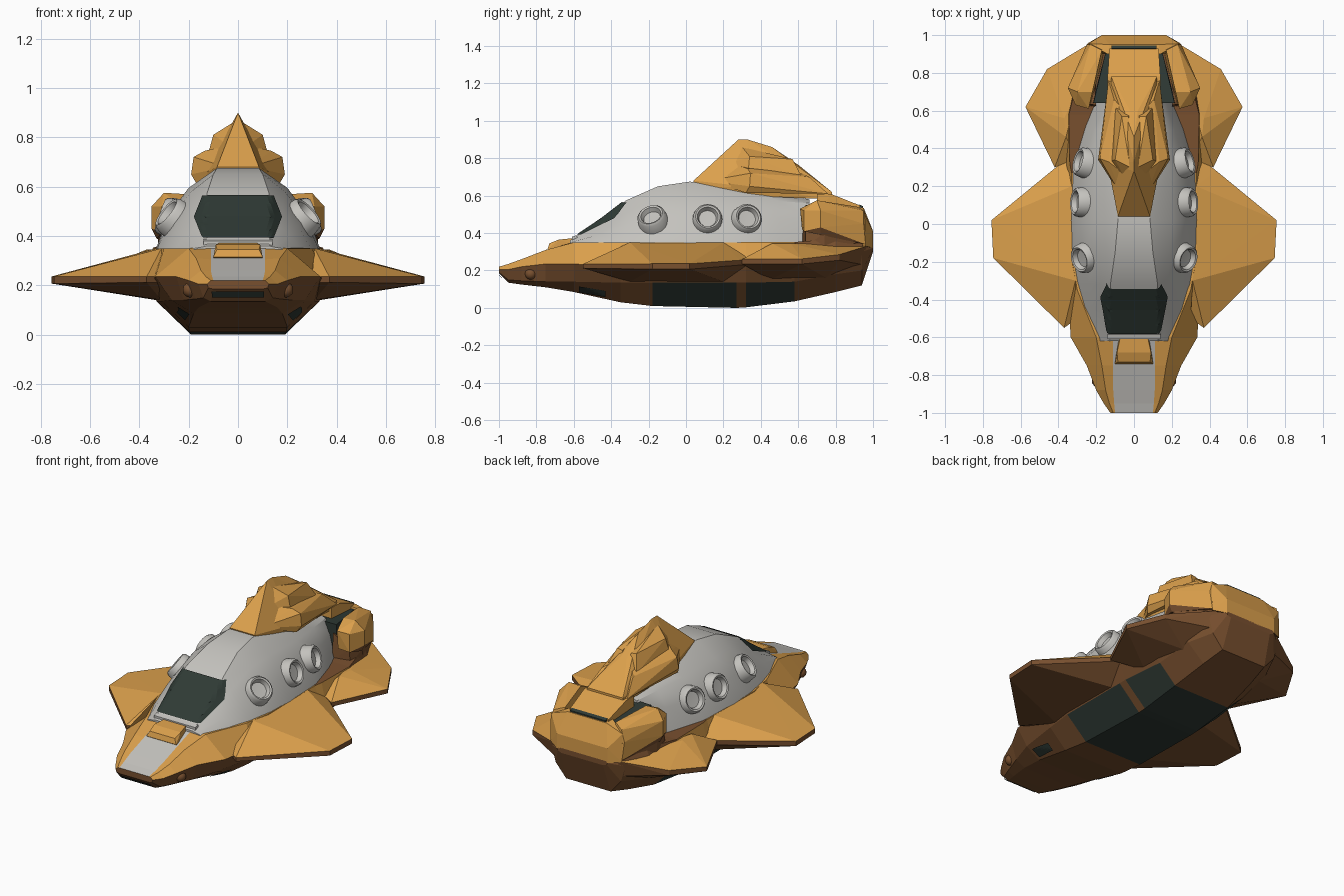
import bpy, bmesh, math
from mathutils import Vector
from mathutils.bvhtree import BVHTree

if "Cube" in bpy.data.objects:
    bpy.data.objects.remove(bpy.data.objects["Cube"])

def material(name, rgb):
    m = bpy.data.materials.new(name)
    m.diffuse_color = (*rgb, 1)
    m.use_nodes = True
    m.node_tree.nodes["Principled BSDF"].inputs["Base Color"].default_value = m.diffuse_color
    return m

ORANGE, BROWN, GREY, DARK = 0, 1, 2, 3
MATS = [material("orange paint", (0.71, 0.35, 0.072)), material("brown underside", (0.19, 0.08, 0.028)),
        material("pale grey", (0.55, 0.54, 0.51)), material("dark glass", (0.028, 0.042, 0.035))]

def finish(name, bm, smooth=None):
    bmesh.ops.recalc_face_normals(bm, faces=bm.faces)
    me = bpy.data.meshes.new(name)
    bm.to_mesh(me)
    bm.free()
    for m in MATS:
        me.materials.append(m)
    ob = bpy.data.objects.new(name, me)
    bpy.context.collection.objects.link(ob)
    if smooth:
        bpy.ops.object.select_all(action='DESELECT')
        ob.select_set(True)
        bpy.context.view_layer.objects.active = ob
        bpy.ops.object.shade_smooth_by_angle(angle=math.radians(smooth))
    return ob

def loft(name, sections, rule, smooth=None):
    """Skin mirrored half sections (y, [(x, z) from top to bottom]); rule(y, strip) gives the colour."""
    bm = bmesh.new()
    rings = []
    for y, pts in sections:
        full = pts + [(-x, z) for x, z in reversed(pts)]
        rings.append([bm.verts.new((x, y, z)) for x, z in full])
    n = len(sections[0][1])
    for i in range(len(rings) - 1):
        a, b = rings[i], rings[i + 1]
        for j in range(2 * n):
            k = (j + 1) % (2 * n)
            f = bm.faces.new((a[j], a[k], b[k], b[j]))
            f.material_index = rule((sections[i][0] + sections[i + 1][0]) / 2, min(j, 2 * n - 2 - j))
    for r, y in ((rings[0], sections[0][0]), (rings[-1], sections[-1][0])):
        bm.faces.new(r).material_index = rule(y, 2)
    return finish(name, bm, smooth)

def solid(name, pts, rule, sides=(1,)):
    """Convex block around points; rule is a colour or f(normal)."""
    for s in sides:
        bm = bmesh.new()
        for x, y, z in pts:
            bm.verts.new((s * x, y, z))
        bmesh.ops.convex_hull(bm, input=bm.verts[:])
        bmesh.ops.delete(bm, geom=[v for v in bm.verts if not v.link_faces], context='VERTS')
        bmesh.ops.recalc_face_normals(bm, faces=bm.faces)
        for f in bm.faces:
            f.normal_update()
            f.material_index = rule(f.normal) if callable(rule) else rule
        finish(name if len(sides) == 1 else name + ("_right" if s > 0 else "_left"), bm)

def both(pts):
    return pts + [(-x, y, z) for x, y, z in pts]

def top_or_under(n):
    return ORANGE if n.z > 0.1 else BROWN

def tree(ob):
    me = ob.data
    me.calc_loop_triangles()
    return BVHTree.FromPolygons([v.co for v in me.vertices], [tuple(t.vertices) for t in me.loop_triangles])

def plate(name, rows, direction, bvh, mat):
    """Thin skin: a grid of ray origins dropped on a surface."""
    d = Vector(direction)
    bm = bmesh.new()
    grid = []
    for row in rows:
        line = []
        for o in row:
            hit, n, _, _ = bvh.ray_cast(Vector(o), d)
            if hit:
                n = n if n.dot(d) < 0 else -n
            line.append(bm.verts.new(hit + n * 0.007) if hit else None)
        grid.append(line)
    for a, b in zip(grid, grid[1:]):
        for q in zip(a, a[1:], b[1:], b):
            if all(q):
                bm.faces.new(q).material_index = mat
    finish(name, bm)

# Lower hull
def hull_colour(y, k):
    if k == -1:
        return GREY if y < -0.55 else BROWN
    if k == 0:
        return BROWN if y > 0.28 else ORANGE
    if k == 1:
        return BROWN if y > 0.65 else ORANGE
    if k >= 3 and -0.18 < y < 0.58:
        return BROWN if k == 3 and 0.27 < y < 0.32 else DARK
    return BROWN

hull = loft("lower_hull", [
    (-1.0, [(.10, .22), (.11, .22), (.125, .205), (.12, .19), (.10, .185)]),
    (-.95, [(.105, .235), (.13, .235), (.16, .205), (.14, .15), (.11, .135)]),
    (-.88, [(.11, .26), (.15, .26), (.20, .22), (.17, .145), (.13, .125)]),
    (-.75, [(.11, .305), (.17, .31), (.25, .235), (.22, .14), (.16, .11)]),
    (-.60, [(.11, .355), (.20, .35), (.335, .235), (.27, .14), (.18, .085)]),
    (-.35, [(.11, .35), (.30, .35), (.35, .22), (.31, .135), (.20, .03)]),
    (-.18, [(.10, .35), (.33, .35), (.37, .22), (.33, .135), (.195, .01)]),
    (.27, [(.10, .35), (.33, .35), (.37, .22), (.33, .135), (.19, 0)]),
    (.32, [(.10, .35), (.34, .352), (.37, .22), (.33, .135), (.19, .003)]),
    (.58, [(.10, .35), (.345, .352), (.37, .24), (.30, .14), (.19, .035)]),
    (.80, [(.10, .36), (.29, .37), (.34, .27), (.28, .18), (.17, .085)]),
    (.94, [(.10, .38), (.22, .38), (.25, .30), (.22, .20), (.15, .12)]),
    (1.0, [(.10, .33), (.16, .33), (.17, .32), (.165, .31), (.14, .30)])], hull_colour)

# Grey cabin shell
cabin = loft("cabin", [
    (-.62, [(.125, .36), (.145, .355), (.175, .35), (.19, .33)]),
    (-.45, [(.13, .475), (.168, .435), (.215, .395), (.262, .34)]),
    (-.32, [(.125, .575), (.18, .51), (.245, .44), (.30, .34)]),
    (-.15, [(.10, .65), (.19, .58), (.27, .48), (.33, .34)]),
    (.02, [(.085, .675), (.20, .595), (.285, .48), (.335, .34)]),
    (.30, [(.08, .65), (.19, .58), (.27, .48), (.325, .34)]),
    (.50, [(.08, .61), (.16, .57), (.215, .48), (.265, .34)]),
    (.66, [(.07, .58), (.13, .56), (.165, .48), (.20, .34)])], lambda y, k: GREY, 25)
cabin_tree, hull_tree = tree(cabin), tree(hull)

# Windscreen, sill, nose slot and lower vents
rows = []
for i in range(25):
    z = .388 + i * (.56 - .388) / 24
    w = .14 + .034 * (1 - abs(z - .474) / .086)
    rows.append([(w * (j / 12 - 1), -2, z) for j in range(25)])
plate("windscreen", rows, (0, 1, 0), cabin_tree, DARK)
solid("windscreen_sill", both([(.14, -.61, .35), (.14, -.61, .38), (.14, -.585, .388), (.14, -.57, .35)]), GREY)
plate("nose_slot", [[(x, -2, z) for x in (-.105, 0, .105)] for z in (.155, .18)], (0, 1, 0), hull_tree, DARK)
for s, side in ((1, "right"), (-1, "left")):
    plate("vent_" + side, [[(s * 2, -.57 + .02 * j, .088 - .0035 * j + .008 * i) for j in range(8)] for i in range(5)],
          (-s, 0, 0), hull_tree, DARK)

# Portholes: turned rings standing on the cabin sides
PROFILE = [(.085, -.04), (.076, .025), (.066, .036), (.056, .032), (.046, .006), (0, .004)]
for s, side in ((1, "right"), (-1, "left")):
    for i, y in enumerate((-.18, .115, .325)):
        p, n, _, _ = cabin_tree.ray_cast(Vector((s * 2, y, .475)), Vector((-s, 0, 0)))
        n = Vector((s * abs(n.x), n.y, abs(n.z)))
        rot = n.to_track_quat('Z', 'Y')
        bm = bmesh.new()
        vs = [bm.verts.new((r, 0, h)) for r, h in PROFILE]
        es = [bm.edges.new(e) for e in zip(vs, vs[1:])]
        bmesh.ops.spin(bm, geom=vs + es, cent=(0, 0, 0), axis=(0, 0, 1), angle=2 * math.pi, steps=24)
        bmesh.ops.remove_doubles(bm, verts=bm.verts, dist=1e-4)
        for v in bm.verts:
            v.co = p + rot @ v.co
        for f in bm.faces:
            f.material_index = GREY
        finish("porthole_%s_%d" % (side, i + 1), bm, 45)

# Main wings and tail wings
solid("main_wing", [
    (.37, -.55, .235), (.30, -.50, .235), (.31, -.30, .35), (.33, .20, .35), (.43, .28, .26), (.34, .36, .26),
    (.37, -.55, .212), (.30, -.50, .212), (.31, -.30, .14), (.33, .20, .14), (.43, .28, .235), (.34, .36, .235),
    (.745, -.18, .236), (.755, .02, .236), (.745, -.18, .207), (.755, .02, .207)], top_or_under, (1, -1))
solid("tail_wing", [
    (.42, .30, .26), (.42, .30, .235), (.575, .62, .262), (.575, .62, .235), (.46, .82, .285), (.46, .82, .255),
    (.22, .965, .33), (.20, .95, .23), (.36, .46, .345), (.37, .56, .345), (.30, .70, .345), (.30, .35, .28),
    (.30, .45, .15), (.27, .75, .16)], top_or_under, (1, -1))

# Nose intake and lamps
solid("nose_intake", both([(.10, -.74, .315), (.085, -.73, .345), (.075, -.61, .372), (.08, -.60, .34),
                           (.09, -.68, .365), (.10, -.72, .30)]), ORANGE)
for s, side in ((1, "right"), (-1, "left")):
    bm = bmesh.new()
    bmesh.ops.create_icosphere(bm, subdivisions=2, radius=.032)
    bmesh.ops.translate(bm, verts=bm.verts, vec=(s * .193, -.83, .182))
    for f in bm.faces:
        f.material_index = BROWN
    finish("nose_lamp_" + side, bm, 40)

# Stepped dorsal fin
solid("fin_core", both([(.085, .04, .68), (.085, .05, .64), (0, .28, .9), (0, .33, .9), (0, .46, .86), (.02, .60, .765),
                        (.12, .78, .62), (.12, .78, .58), (.14, .32, .65), (.13, .32, .6)]), ORANGE)
solid("fin_step_high", [(.02, .30, .86), (.06, .32, .835), (.10, .34, .81), (.065, .57, .795), (.03, .57, .79),
                        (.13, .33, .70), (.10, .62, .70), (0, .15, .74), (0, .6, .7)], ORANGE, (1, -1))
solid("fin_step_low", [(.07, .28, .76), (.135, .33, .745), (.18, .345, .72), (.105, .66, .70), (.07, .62, .72),
                       (.19, .34, .65), (.17, .32, .615), (.135, .76, .61), (.05, .12, .68), (.05, .7, .62)],
      ORANGE, (1, -1))

# Stern: engine pods on struts, rear block, cover and dark gaps
def pod_colour(n):
    return ORANGE if n.z > -0.25 else BROWN

solid("engine_pod", [
    (.24, .62, .42), (.24, .61, .53), (.31, .63, .41), (.31, .63, .52), (.22, .70, .57), (.30, .70, .575),
    (.35, .72, .52), (.35, .72, .43), (.33, .72, .39), (.17, .92, .54), (.23, .95, .52), (.25, .95, .45),
    (.24, .96, .34), (.15, .95, .35), (.21, .70, .40)], pod_colour, (1, -1))
solid("pod_strut", [(.20, .62, .33), (.20, .63, .50), (.31, .64, .33), (.30, .64, .43), (.325, .74, .40),
                    (.32, .74, .30), (.20, .93, .30), (.235, .945, .36)], BROWN, (1, -1))
solid("rear_block", both([(.17, 1.0, .32), (.17, 1.0, .41), (.13, .95, .535), (.24, .955, .50), (.24, .96, .33),
                          (.14, .90, .54), (.20, .90, .34)]), pod_colour)
solid("rear_cover", both([(.14, .70, .61), (.14, .78, .607), (.13, .93, .548), (.13, .93, .50),
                          (.14, .70, .52)]), ORANGE)
solid("rear_slot", both([(.12, .925, .545), (.12, .928, .553), (.12, .945, .544), (.12, .945, .53)]), DARK)
solid("engine_gap", both([(.22, .64, .36), (.215, .64, .55), (.15, .91, .525), (.15, .91, .36)]), DARK)
